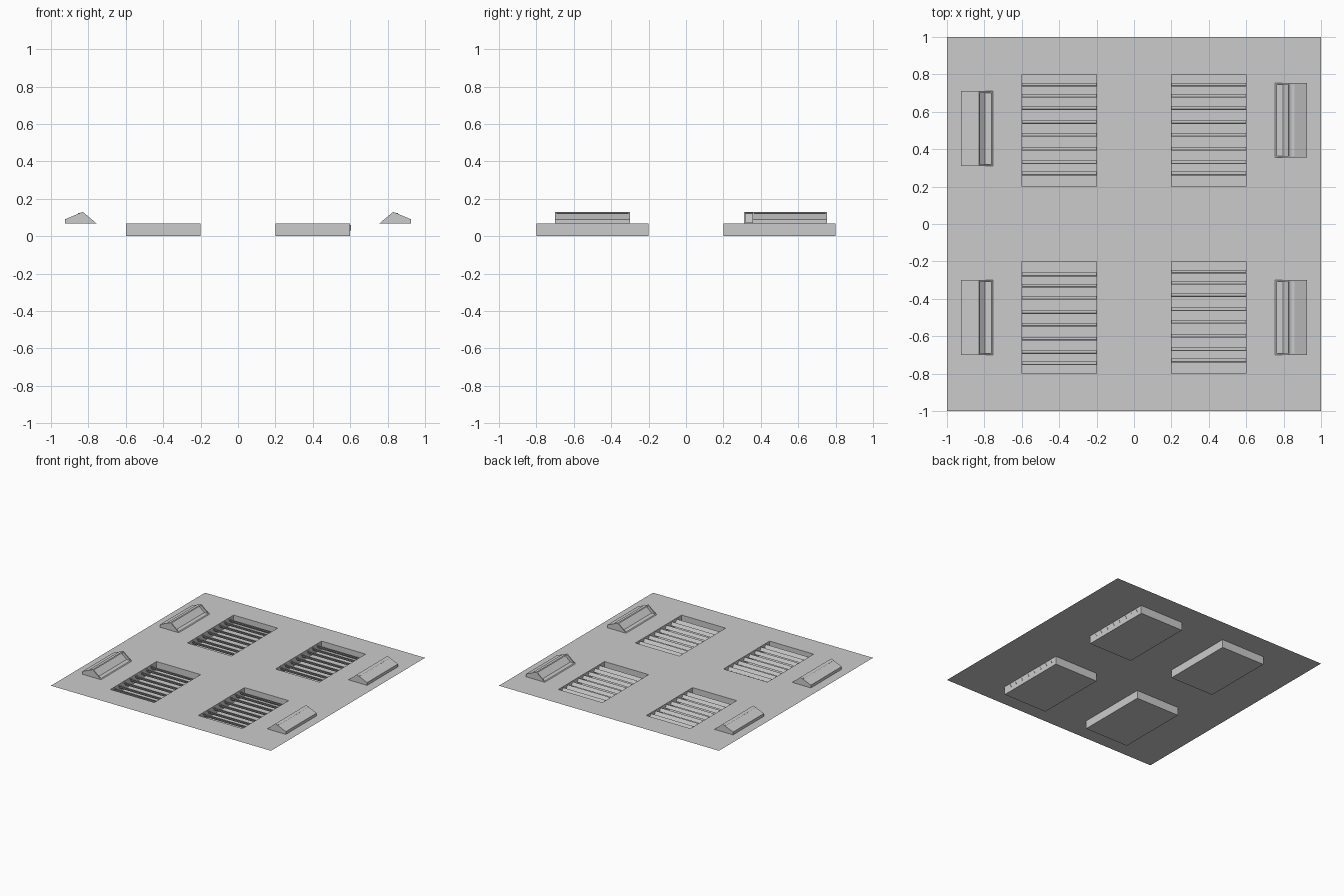
import bpy, bmesh, math
from mathutils import Matrix, Vector

if "Cube" in bpy.data.objects:
    bpy.data.objects.remove(bpy.data.objects["Cube"])

TOP = 0.067


def finish(bm, name):
    bmesh.ops.recalc_face_normals(bm, faces=bm.faces)
    me = bpy.data.meshes.new(name)
    bm.to_mesh(me)
    bm.free()
    ob = bpy.data.objects.new(name, me)
    bpy.context.collection.objects.link(ob)
    return ob


# Panel: one sheet with four rectangular wells pushed down to z = 0
def panel():
    bm = bmesh.new()
    xs = (-1, -.6, -.2, .2, .6, 1)
    ys = (-1, -.8, -.2, .2, .8, 1)
    grid = [[bm.verts.new((x, y, TOP)) for y in ys] for x in xs]
    wells = []
    for i in range(5):
        for j in range(5):
            f = bm.faces.new((grid[i][j], grid[i+1][j], grid[i+1][j+1], grid[i][j+1]))
            if i in (1, 3) and j in (1, 3):
                wells.append(f)
    keep = [e for f in wells for e in f.edges]
    for f in bmesh.ops.extrude_discrete_faces(bm, faces=wells)["faces"]:
        for v in f.verts:
            v.co.z = 0
    bmesh.ops.remove_doubles(bm, verts=bm.verts, dist=1e-5)
    ob = finish(bm, "vent_panel")
    return ob


# Louvres: thin tilted blades across each well
def louvres(name, x0, x1, dy):
    bm = bmesh.new()
    for y in (.745, .685, .62, .544, .477, .402, .33, .27):
        m = (Matrix.Translation(((x0 + x1) / 2, y + dy, .045))
             @ Matrix.Rotation(math.radians(30), 4, 'X')
             @ Matrix.Diagonal((x1 - x0, .005, .03, 1)))
        bmesh.ops.create_cube(bm, size=1, matrix=m)
    finish(bm, name)


# Hood: wedge profile with a recessed opening on the slope facing the centre
def hood(name, side, y0, y1):
    bm = bmesh.new()
    prof = ((.925, TOP), (.925, .09), (.83, .13), (.755, TOP))
    a = [bm.verts.new((side * x, y0, z)) for x, z in prof]
    b = [bm.verts.new((side * x, y1, z)) for x, z in prof]
    bm.faces.new(a)
    bm.faces.new(b[::-1])
    for i in range(4):
        j = (i + 1) % 4
        f = bm.faces.new((a[i], a[j], b[j], b[i]))
        if i == 2:
            mouth = f
    bmesh.ops.recalc_face_normals(bm, faces=bm.faces)
    bmesh.ops.inset_region(bm, faces=[mouth], thickness=.012)
    r = bmesh.ops.extrude_discrete_faces(bm, faces=[mouth])["faces"][0]
    for v in r.verts:
        v.co += Vector((side * .035, 0, 0))
    bmesh.ops.remove_doubles(bm, verts=bm.verts, dist=1e-5)
    finish(bm, name)


panel()
louvres("louvres_back_left", -.6, -.2, 0)
louvres("louvres_back_right", .2, .603, 0)
louvres("louvres_front_left", -.6, -.2, -1.015)
louvres("louvres_front_right", .2, .603, -1)
hood("hood_back_left", -1, .31, .71)
hood("hood_back_right", 1, .355, .755)
hood("hood_front_left", -1, -.7, -.3)
hood("hood_front_right", 1, -.7, -.3)
